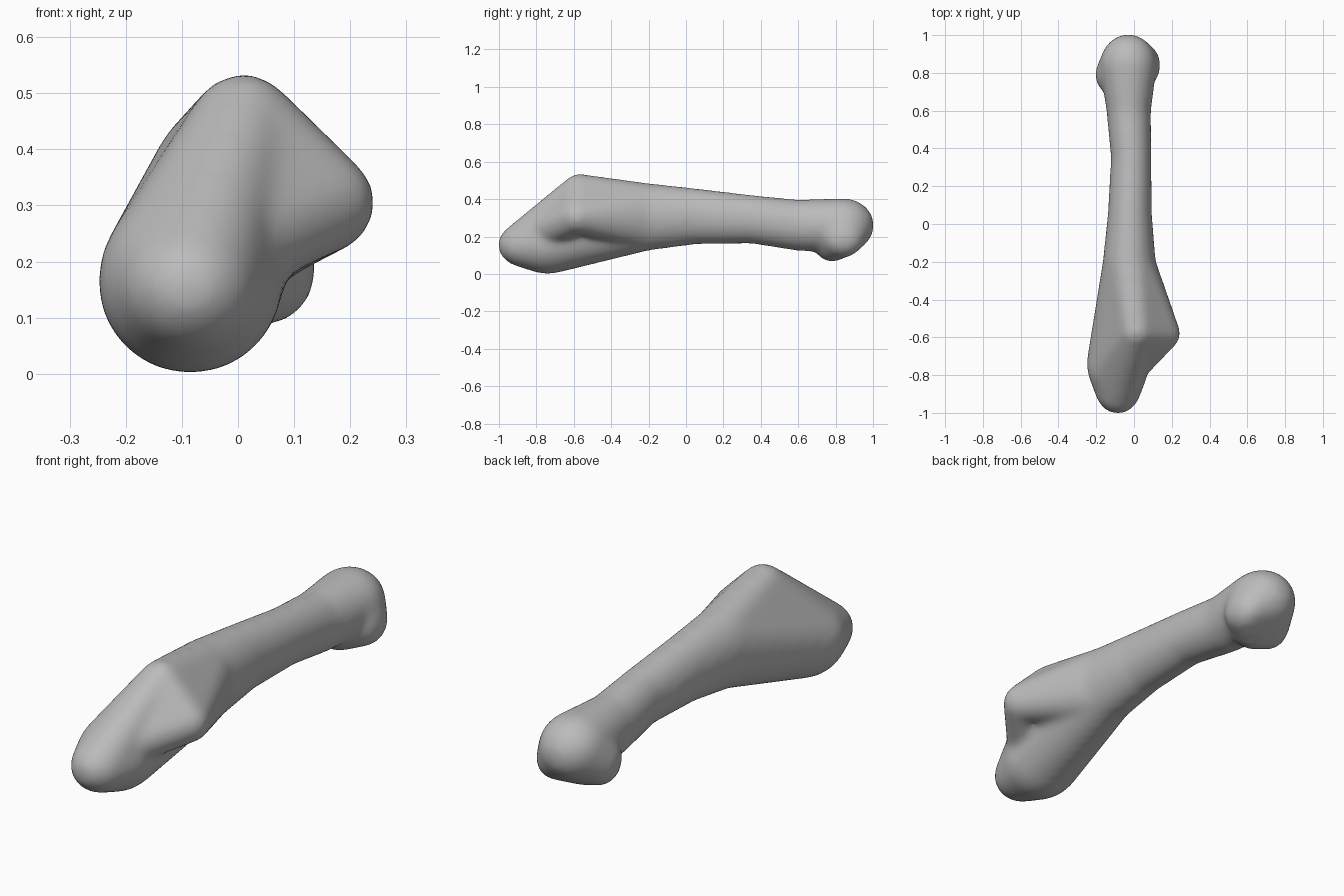
import bpy
import bmesh
from mathutils import Matrix, Vector

if "Cube" in bpy.data.objects:
    bpy.data.objects.remove(bpy.data.objects["Cube"])

bone_grey = bpy.data.materials.new("bone grey")
bone_grey.use_nodes = True
colour = (0.5, 0.5, 0.5, 1)
bone_grey.diffuse_color = colour
bone_grey.node_tree.nodes["Principled BSDF"].inputs["Base Color"].default_value = colour

# Rounded landmarks: centre, then radii
top_corner = ((0.01, -0.57, 0.45), (0.09, 0.09, 0.085))
side_corner = ((0.155, -0.58, 0.305), (0.09, 0.09, 0.09))
front_tip = ((-0.085, -0.86, 0.155), (0.125, 0.145, 0.12))
lower_lobe = ((-0.085, -0.74, 0.165), (0.165, 0.2, 0.165))
inner_lobe = ((-0.07, -0.8, 0.21), (0.1, 0.1, 0.1))
shaft_base = ((-0.025, -0.2, 0.305), (0.14, 0.05, 0.18))
shaft_middle = ((-0.022, 0.05, 0.308), (0.117, 0.05, 0.15))
shaft_slim = ((-0.015, 0.35, 0.292), (0.107, 0.05, 0.13))
neck = ((-0.028, 0.6, 0.26), (0.118, 0.05, 0.137))
head_ball = ((-0.03, 0.84, 0.26), (0.15, 0.165, 0.145))
outer_condyle = ((-0.125, 0.79, 0.2), (0.08, 0.1, 0.11))
inner_condyle = ((0.06, 0.84, 0.19), (0.08, 0.11, 0.1))
underside_bump = ((-0.035, 0.78, 0.17), (0.1, 0.1, 0.105))

# Each mass is the convex skin around a few landmarks
masses = [
    (front_tip, lower_lobe, top_corner),
    (lower_lobe, top_corner, shaft_base),
    (inner_lobe, top_corner, side_corner),
    (top_corner, side_corner, shaft_base),
    (shaft_base, shaft_middle),
    (shaft_middle, shaft_slim),
    (shaft_slim, neck),
    (neck, head_ball),
    (head_ball, outer_condyle, inner_condyle, underside_bump),
]


def add_mass(target, landmarks):
    balls = bmesh.new()
    for centre, radii in landmarks:
        place = Matrix.Translation(centre) @ Matrix.Diagonal(Vector(radii)).to_4x4()
        bmesh.ops.create_icosphere(balls, subdivisions=4, radius=1, matrix=place)
    skin = bmesh.new()
    for vert in balls.verts:
        skin.verts.new(vert.co)
    balls.free()
    bmesh.ops.convex_hull(skin, input=skin.verts[:])
    inside = [v for v in skin.verts if not v.link_faces]
    bmesh.ops.delete(skin, geom=inside, context='VERTS')
    bmesh.ops.recalc_face_normals(skin, faces=skin.faces[:])
    part = bpy.data.meshes.new("mass")
    skin.to_mesh(part)
    skin.free()
    target.from_mesh(part)
    bpy.data.meshes.remove(part)


# Gather the masses into one bone
body = bmesh.new()
for landmarks in masses:
    add_mass(body, landmarks)
mesh = bpy.data.meshes.new("foot_bone")
body.to_mesh(mesh)
body.free()
mesh.materials.append(bone_grey)
bone = bpy.data.objects.new("foot_bone", mesh)
bpy.context.collection.objects.link(bone)

# Fuse and soften the joins
fuse = bone.modifiers.new("fuse", 'REMESH')
fuse.mode = 'VOXEL'
fuse.voxel_size = 0.014
fuse.use_smooth_shade = True
soften = bone.modifiers.new("soften", 'SMOOTH')
soften.factor = 0.5
soften.iterations = 20
